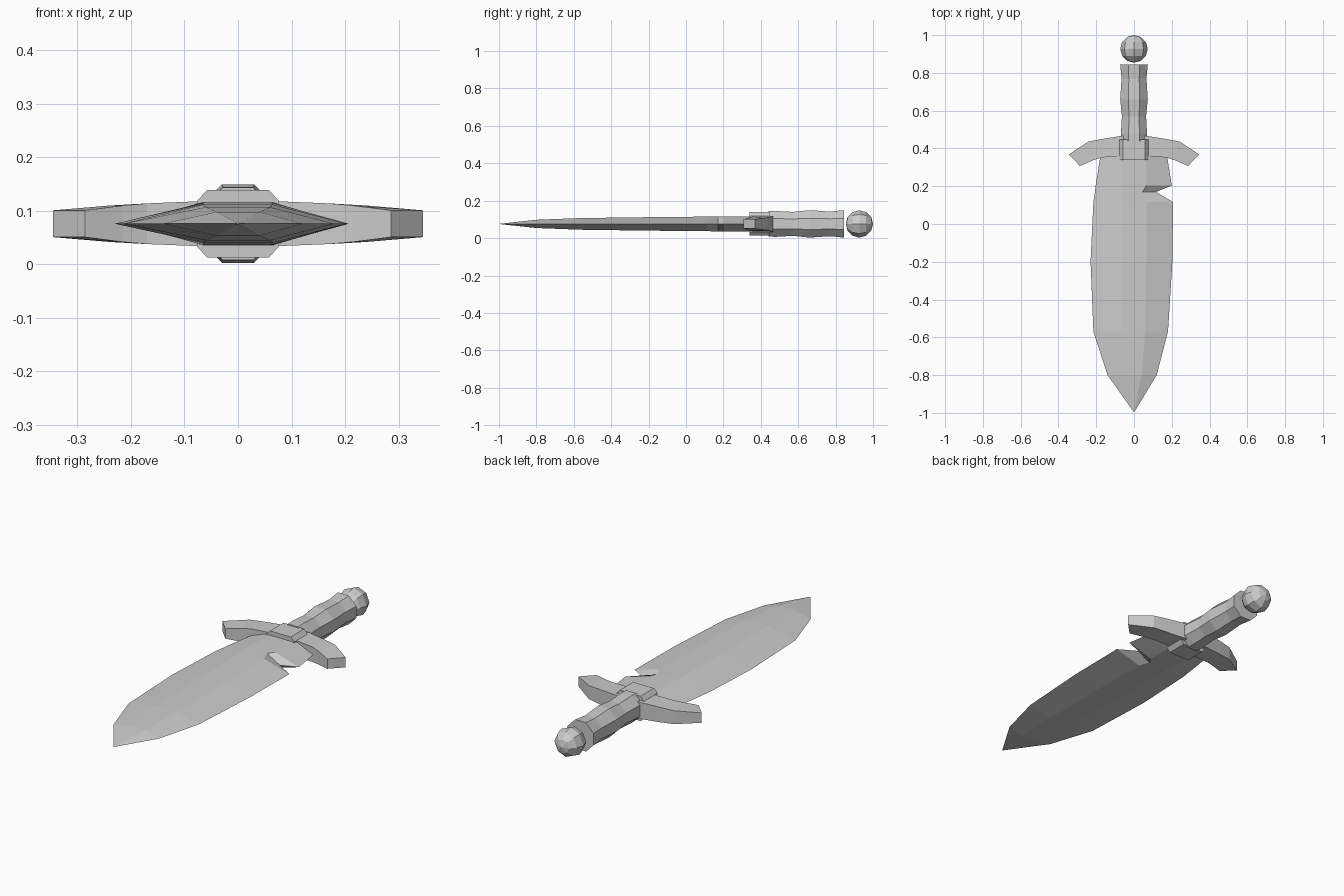
import bpy, bmesh, math
from mathutils import Matrix

cube = bpy.data.objects.get("Cube")
if cube:
    bpy.data.objects.remove(cube, do_unlink=True)

MID = 0.076  # height of the dagger's central plane

steel = bpy.data.materials.new("light_grey")
steel.use_nodes = True
steel.diffuse_color = (0.6, 0.6, 0.6, 1)
steel.node_tree.nodes["Principled BSDF"].inputs["Base Color"].default_value = (0.6, 0.6, 0.6, 1)


def finish(name, bm):
    bmesh.ops.remove_doubles(bm, verts=bm.verts, dist=0.0001)
    bmesh.ops.recalc_face_normals(bm, faces=bm.faces)
    mesh = bpy.data.meshes.new(name)
    bm.to_mesh(mesh)
    bm.free()
    mesh.materials.append(steel)
    obj = bpy.data.objects.new(name, mesh)
    obj.location.z = MID
    bpy.context.collection.objects.link(obj)
    return obj


def loft(name, rings):
    """Skin a row of equal-sized closed sections and cap both ends."""
    bm = bmesh.new()
    loops = [[bm.verts.new(p) for p in ring] for ring in rings]
    n = len(loops[0])
    for a, b in zip(loops, loops[1:]):
        for i in range(n):
            j = (i + 1) % n
            bm.faces.new((a[i], a[j], b[j], b[i]))
    bm.faces.new(loops[0])
    bm.faces.new(loops[-1])
    return finish(name, bm)


# Blade: y, left edge, right edge, flat left, flat right, half thickness
stations = [
    (-0.995, -0.002, 0.002, -0.001, 0.001, 0.001),
    (-0.80, -0.14, 0.12, -0.04, 0.04, 0.022),
    (-0.57, -0.215, 0.18, -0.06, 0.06, 0.031),
    (-0.20, -0.23, 0.203, -0.065, 0.065, 0.036),
    (0.116, -0.215, 0.207, -0.065, 0.065, 0.039),
    (0.17, -0.207, 0.116, -0.065, 0.045, 0.040),
    (0.203, -0.203, 0.20, -0.065, 0.065, 0.040),
    (0.38, -0.175, 0.172, -0.065, 0.065, 0.041),
]
loft("blade", [[(l, y, 0), (fl, y, t), (fr, y, t), (r, y, 0), (fr, y, -t), (fl, y, -t)]
               for y, l, r, fl, fr, t in stations])

# Crossguard: x, inner y, outer y, half thickness; mirrored to the other side
half = [(0.07, 0.36, 0.466, 0.042), (0.17, 0.352, 0.45, 0.038),
        (0.215, 0.338, 0.437, 0.034), (0.286, 0.307, 0.405, 0.029)]
half[-1] = (0.286, 0.307, 0.368, 0.025)
tip_x = 0.346


def guard_ring(s, x, y0, y1, t):
    outer = {0.17: 0.17, 0.215: 0.24, 0.286: tip_x}.get(x, x)
    return [(s * x, y0, t), (s * outer, y1, t), (s * outer, y1, -t), (s * x, y0, -t)]


loft("crossguard", [guard_ring(-1, *h) for h in reversed(half)]
     + [guard_ring(1, *h) for h in half])

# Collar block with bevelled corners
section = [(0.058, 0.063), (0.077, 0.042), (0.077, -0.042), (0.058, -0.063),
           (-0.058, -0.063), (-0.077, -0.042), (-0.077, 0.042), (-0.058, 0.063)]
loft("collar", [[(x, y, z) for x, z in section] for y in (0.34, 0.447)])

# Eight-sided grip with gentle swells
swells = [(0.44, 0.068), (0.48, 0.069), (0.57, 0.064), (0.66, 0.073),
          (0.77, 0.066), (0.845, 0.073)]


def octagon(y, flat):
    r = flat / math.cos(math.pi / 8)
    return [(r * math.cos(a), y, r * math.sin(a))
            for a in (math.pi / 8 + k * math.pi / 4 for k in range(8))]


loft("grip", [octagon(y, f) for y, f in swells])

# Faceted pommel ball with its poles along the dagger
bm = bmesh.new()
bmesh.ops.create_uvsphere(bm, u_segments=8, v_segments=6, radius=0.073,
                          matrix=Matrix.Translation((0, 0.927, 0)) @ Matrix.Rotation(math.pi / 2, 4, 'X'))
finish("pommel", bm)
